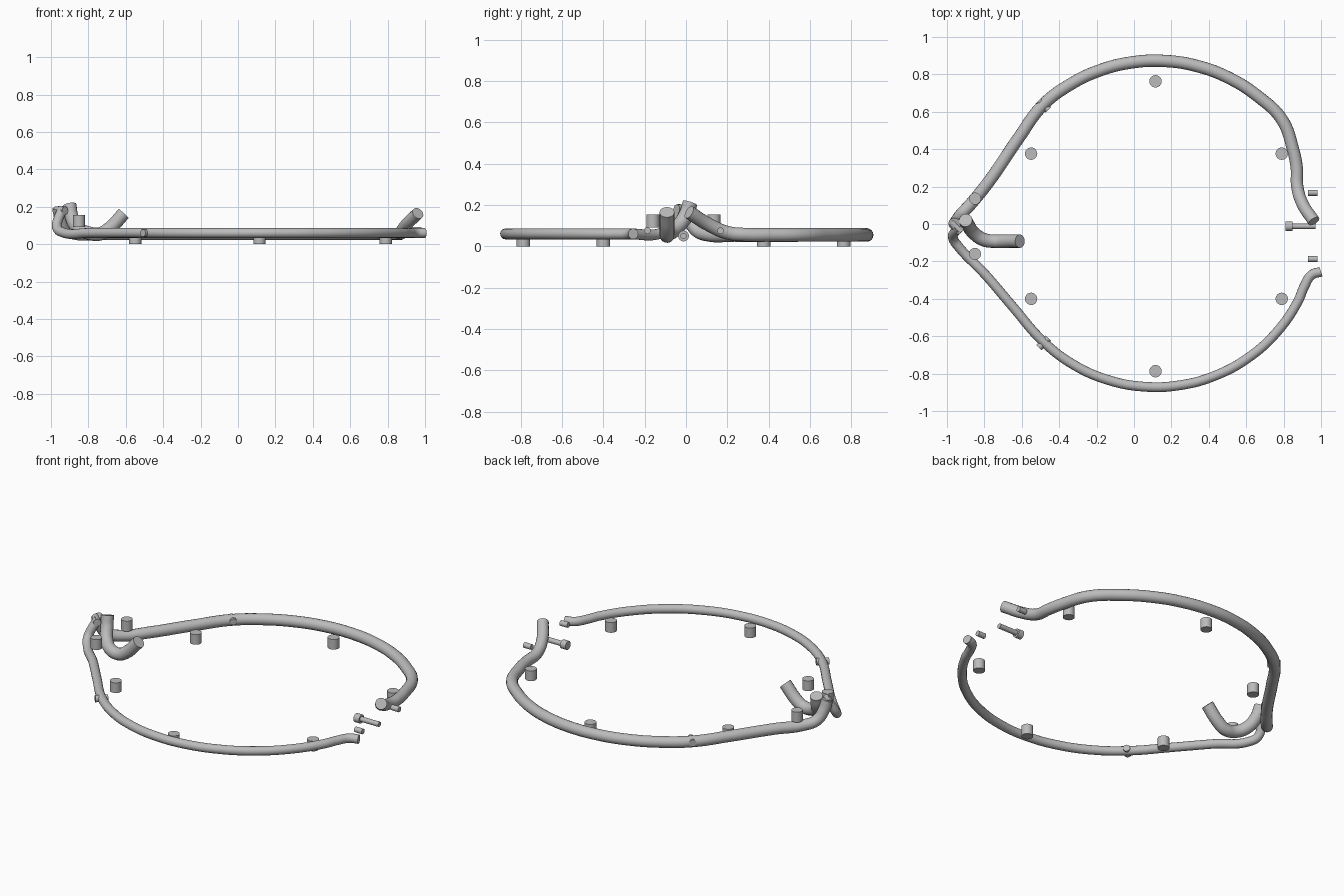
import bpy
import math
from mathutils import Vector

cube = bpy.data.objects.get("Cube")
if cube:
    bpy.data.objects.remove(cube, do_unlink=True)

grey = bpy.data.materials.new("plain grey")
grey.use_nodes = True
GREY = (0.5, 0.5, 0.5, 1)
grey.diffuse_color = GREY
grey.node_tree.nodes["Principled BSDF"].inputs["Base Color"].default_value = GREY

CENTRE = Vector((0.115, -0.01, 0))


def finish(obj, name):
    obj.name = name
    obj.data.materials.clear()
    obj.data.materials.append(grey)
    bpy.ops.object.select_all(action='DESELECT')
    obj.select_set(True)
    bpy.context.view_layer.objects.active = obj
    bpy.ops.object.shade_smooth_by_angle(angle=math.radians(40))


def tube(name, points, radius):
    """Round capped tube swept along a smooth path."""
    curve = bpy.data.curves.new(name, 'CURVE')
    curve.dimensions = '3D'
    curve.bevel_depth = radius
    curve.bevel_resolution = 6
    curve.resolution_u = 8
    curve.use_fill_caps = True
    spline = curve.splines.new('BEZIER')
    spline.bezier_points.add(len(points) - 1)
    for knot, co in zip(spline.bezier_points, points):
        knot.co = co
        knot.handle_left_type = knot.handle_right_type = 'AUTO'
    obj = bpy.data.objects.new(name, curve)
    bpy.context.collection.objects.link(obj)
    bpy.ops.object.select_all(action='DESELECT')
    obj.select_set(True)
    bpy.context.view_layer.objects.active = obj
    bpy.ops.object.convert(target='MESH')
    finish(bpy.context.object, name)


def rod(name, start, end, radius):
    """Straight cylinder between two points."""
    a, b = Vector(start), Vector(end)
    bpy.ops.mesh.primitive_cylinder_add(vertices=24, radius=radius, depth=(b - a).length,
                                        location=(a + b) / 2)
    obj = bpy.context.object
    obj.rotation_euler = (b - a).to_track_quat('Z', 'Y').to_euler()
    finish(obj, name)


def arc(first, last, z, radius, steps=8):
    """Points on the main circle between two angles in degrees."""
    angles = [math.radians(first + (last - first) * i / steps) for i in range(steps + 1)]
    return [CENTRE + Vector((radius * math.cos(a), radius * math.sin(a), z)) for a in angles]


# Thick back half: raised left end, straight run, arc, raised right end
tube("back_half_ring",
     [(-0.96, 0.0, 0.195), (-0.95, 0.015, 0.14), (-0.925, 0.05, 0.08), (-0.87, 0.11, 0.056),
      (-0.77, 0.235, 0.055), (-0.62, 0.455, 0.055)]
     + arc(133, 40, 0.055, 0.883)
     + [(0.85, 0.40, 0.055), (0.87, 0.30, 0.056), (0.873, 0.20, 0.066),
        (0.90, 0.11, 0.105), (0.962, 0.015, 0.165)], 0.033)

# Thinner front half: low left bend that climbs to the clasp, out-turned right end
tube("front_half_ring",
     [(-0.935, -0.02, 0.19), (-0.955, -0.04, 0.15), (-0.968, -0.075, 0.09),
      (-0.935, -0.125, 0.062), (-0.80, -0.265, 0.06), (-0.65, -0.44, 0.06)]
     + arc(226, 332, 0.06, 0.862)
     + [(0.91, -0.335, 0.06), (0.95, -0.272, 0.06), (1.0, -0.255, 0.06)], 0.026)

# Hook beside the clasp
tube("hook",
     [(-0.90, 0.02, 0.21), (-0.89, 0.0, 0.15), (-0.86, -0.045, 0.09), (-0.80, -0.085, 0.06),
      (-0.74, -0.092, 0.055), (-0.69, -0.092, 0.082), (-0.61, -0.092, 0.165)], 0.036)

# Cross pin at the clasp
rod("clasp_pin", (-0.975, 0.01, 0.18), (-0.925, -0.045, 0.18), 0.022)

# Upright pegs inside the ring, and two raised ones near the clasp
for x, y in ((-0.55, 0.388), (0.79, 0.388), (0.115, 0.775)):
    for side, label in ((1, "back"), (-1, "front")):
        py = side * y - 0.012
        rod(label + "_peg", (x, py, 0), (x, py, 0.062), 0.033)
for side, label in ((1, "back"), (-1, "front")):
    py = side * 0.148 - 0.012
    rod(label + "_raised_peg", (-0.85, py, 0.092), (-0.85, py, 0.155), 0.032)

    # Pins through the ring where the arc meets the straight run
    mid = Vector((-0.483, side * 0.635, 0.06))
    out = Vector((-0.7, side * 0.7, 0)).normalized() * 0.036
    rod(label + "_ring_pin", mid - out, mid + out, 0.02)

    # Short stubs at the opening
    sy = side * 0.177 - 0.01
    rod(label + "_stub", (0.93, sy, 0.076), (0.98, sy, 0.076), 0.016)

# Bolt in the opening
rod("bolt_head", (0.81, -0.012, 0.05), (0.847, -0.012, 0.05), 0.026)
rod("bolt_shaft", (0.845, -0.012, 0.05), (0.97, -0.012, 0.05), 0.015)
